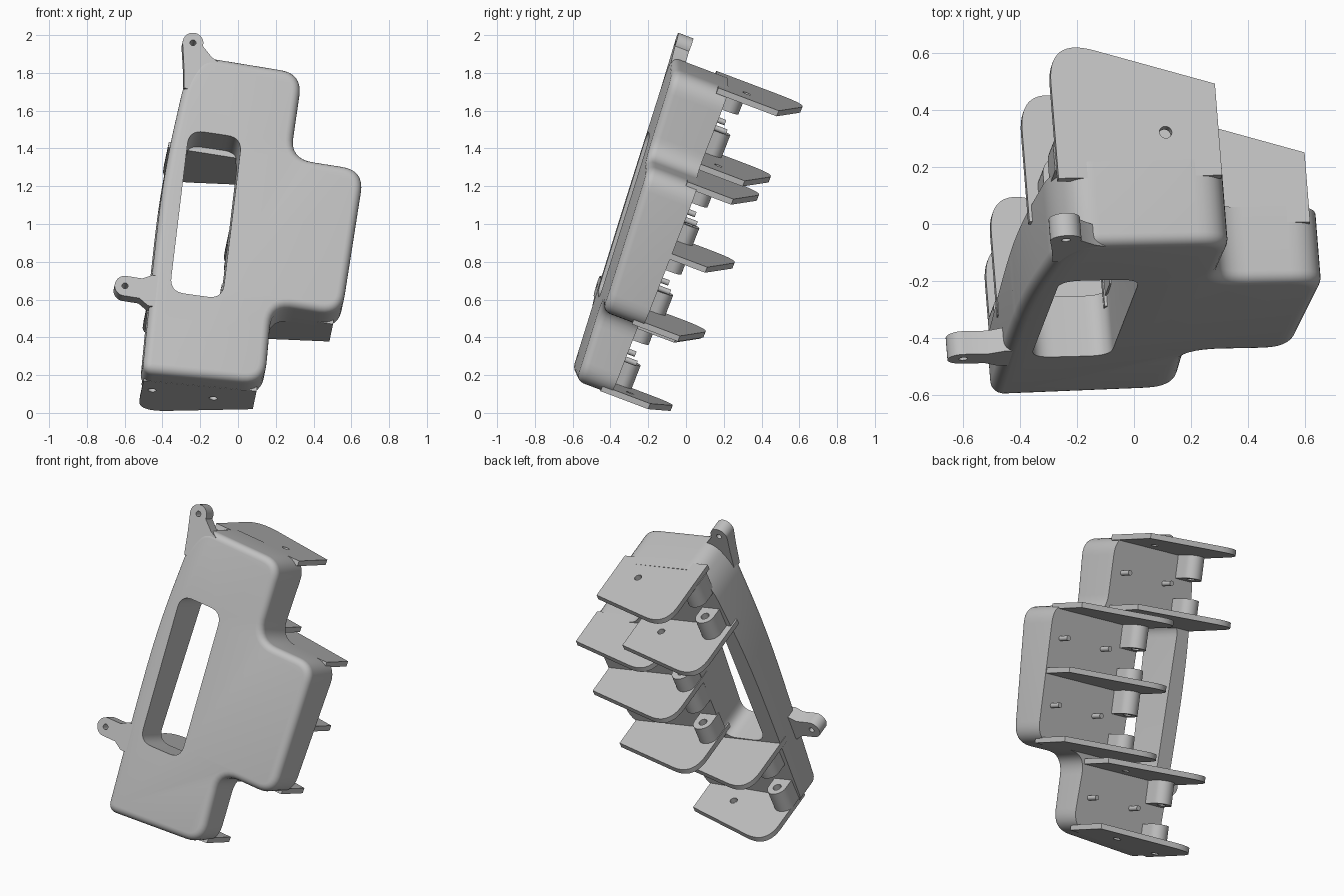
import bpy, bmesh, math
from mathutils import Vector, Matrix

if "Cube" in bpy.data.objects:
    bpy.data.objects.remove(bpy.data.objects["Cube"], do_unlink=True)

grey = bpy.data.materials.new("plain_grey")
grey.use_nodes = True
COLOUR = (0.53, 0.53, 0.53, 1)
grey.diffuse_color = COLOUR
grey.node_tree.nodes["Principled BSDF"].inputs["Base Color"].default_value = COLOUR

# Tilted frame: u across, v up the plate, w out of the back
v_axis = Vector((0.15, 0.39, 1)).normalized()
w_axis = Vector((-0.08, 1, -0.378))
w_axis = (w_axis - v_axis * w_axis.dot(v_axis)).normalized()
u_axis = w_axis.cross(v_axis) * -1
if u_axis.x < 0:
    u_axis = -u_axis
BACK = -0.41
THICK = 0.032


def place(u, v, w):
    return u_axis * u + v_axis * v + w_axis * w


def front(v):
    """Depth of the sloping front face at height v."""
    return -0.607 - 0.067 * (v + 0.05)


def rounded(corners, steps=8):
    """Outline whose corners (a, b, cut) are replaced by short curves."""
    out = []
    n = len(corners)
    for i, (a, b, cut) in enumerate(corners):
        p = Vector((a, b))
        if cut == 0:
            out.append(p)
            continue
        prev, nxt = Vector(corners[i - 1][:2]), Vector(corners[(i + 1) % n][:2])
        s = p + (prev - p).normalized() * cut
        e = p + (nxt - p).normalized() * cut
        for k in range(steps + 1):
            t = k / steps
            out.append(s * (1 - t) ** 2 + p * 2 * t * (1 - t) + e * t * t)
    return out


def arc(a, b, r, start, end, steps=16):
    angles = [math.radians(start + (end - start) * k / steps) for k in range(steps + 1)]
    return [Vector((a + r * math.cos(t), b + r * math.sin(t))) for t in angles]


def circle(a, b, r):
    return arc(a, b, r, 0, 360, 24)[:-1]


def prism(name, outline, low, high, bevel=0):
    """Join the outline placed by low() to the outline placed by high()."""
    bm = bmesh.new()
    a = [bm.verts.new(low(*p)) for p in outline]
    b = [bm.verts.new(high(*p)) for p in outline]
    bm.faces.new(a)
    cap = bm.faces.new(b)
    n = len(a)
    for i in range(n):
        j = (i + 1) % n
        bm.faces.new((a[i], a[j], b[j], b[i]))
    bmesh.ops.recalc_face_normals(bm, faces=bm.faces)
    if bevel:
        bmesh.ops.bevel(bm, geom=list(cap.edges), offset=bevel, segments=5,
                        profile=0.5, affect='EDGES', clamp_overlap=True)
    mesh = bpy.data.meshes.new(name)
    bm.to_mesh(mesh)
    bm.free()
    obj = bpy.data.objects.new(name, mesh)
    bpy.context.collection.objects.link(obj)
    mesh.materials.append(grey)
    return obj


def activate(obj):
    bpy.ops.object.select_all(action='DESELECT')
    obj.select_set(True)
    bpy.context.view_layer.objects.active = obj


def cut(obj, cutter):
    mod = obj.modifiers.new("cut", 'BOOLEAN')
    mod.operation = 'DIFFERENCE'
    mod.solver = 'EXACT'
    mod.object = cutter
    activate(obj)
    bpy.ops.object.modifier_apply(modifier=mod.name)
    bpy.data.objects.remove(cutter, do_unlink=True)


def across(outline, w0, w1, name="cutter"):
    return prism(name, outline, lambda u, v: place(u, v, w0), lambda u, v: place(u, v, w1))


def upright(outline, v0, v1, name="cutter", slope=0):
    return prism(name, outline, lambda u, w: place(u, v0 + slope * u, w),
                 lambda u, w: place(u, v1 + slope * u, w))


parts = []

# Main body: stepped outline, wedge shaped, with a long window
outline = rounded([(-0.545, -0.085, 0.06), (0.105, -0.04, 0.12), (0.08, 0.40, 0.12),
                   (0.453, 0.40, 0.12), (0.457, 1.217, 0.12), (0.06, 1.217, 0.12),
                   (0.057, 1.692, 0.12), (-0.48, 1.695, 0.07), (-0.555, 1.55, 0.08),
                   (-0.59, 1.05, 0.25), (-0.578, 0.6, 0.2)])
body = prism("main_body", outline, lambda u, v: place(u, v, BACK),
             lambda u, v: place(u, v, front(v)), bevel=0.05)
window = rounded([(-0.467, 0.375, 0.08), (-0.185, 0.38, 0.08),
                  (-0.21, 1.278, 0.08), (-0.493, 1.275, 0.08)])
cut(body, across(window, -0.9, -0.2))
parts.append(body)

# Mounting tabs, flush with the front face
top_tab = arc(-0.542, 1.755, 0.055, -10, 190) + [
    Vector(p) for p in ((-0.575, 1.64), (-0.552, 1.5), (-0.47, 1.5), (-0.39, 1.67), (-0.43, 1.69))]
side_tab = arc(-0.705, 0.368, 0.055, 90, 270) + [
    Vector(p) for p in ((-0.62, 0.313), (-0.57, 0.28), (-0.52, 0.28), (-0.52, 0.45),
                        (-0.57, 0.45), (-0.62, 0.423))]
for name, shape, centre, depth in (("top_tab", top_tab, (-0.542, 1.755), -0.645),
                                   ("side_tab", side_tab, (-0.705, 0.368), -0.55)):
    tab = prism(name, shape, lambda u, v: place(u, v, depth),
                lambda u, v: place(u, v, front(v) + 0.002))
    cut(tab, across(circle(*centre, 0.016), -0.9, -0.3))
    parts.append(tab)


# Guard plates standing out of the back: left, right, underside, tip depth, slope, holes
def guard(name, u0, u1, v, tip, slope=0, holes=()):
    far = tip + 0.32 * (u1 - u0)
    shape = rounded([(u0, BACK - 0.06, 0), (u1, BACK - 0.06, 0), (u1, tip, 0), (u0, far, 0.17)], 14)
    plate = upright(shape, v, v + THICK, name, slope)
    for u, w in holes:
        cut(plate, upright(circle(u, w, 0.022), v - 0.2, v + 0.2))
    parts.append(plate)


MID = (-0.148, -0.305)
guard("top_guard", -0.54, 0.04, 1.66, -0.127, holes=[MID])
guard("upper_lower_guard", -0.585, 0.04, 1.245, -0.16, holes=[MID])
guard("side_top_guard", -0.2, 0.418, 1.185, -0.21)
guard("side_middle_guard", -0.2, 0.45, 0.80, -0.21)
guard("side_bottom_guard", -0.2, 0.418, 0.40, -0.21)
guard("bottom_upper_guard", -0.57, 0.08, 0.34, -0.2, holes=[MID])
guard("bottom_guard", -0.53, 0.07, -0.048, -0.2, 0.069, holes=[MID, (-0.475, -0.34)])


# Pivot bosses and locating pins in each bay: boss position, right edge, floor, ceiling
def bay(label, u, right, low, high):
    shape = arc(u, -0.34, 0.06, 0, 180) + [Vector((u - 0.06, BACK - 0.02)), Vector((u + 0.06, BACK - 0.02))]
    split = high - 0.14
    for end, v0, v1 in (("upper", split, high), ("lower", low, split - 0.12)):
        boss = upright(shape, v0, v1, f"{label}_{end}_boss")
        cut(boss, upright(circle(u, -0.34, 0.025), v0 - 0.05, v1 + 0.05))
        parts.append(boss)
    middle = (low + high) / 2 + 0.01
    for side, shift in (("right", 0.08), ("left", 0.4)):
        parts.append(across(circle(right - shift, middle, 0.015), BACK - 0.02, BACK + 0.07,
                            f"{label}_{side}_pin"))


bay("top_bay", -0.485, 0.057, 1.27, 1.665)
bay("side_upper_bay", -0.135, 0.455, 0.825, 1.19)
bay("side_lower_bay", -0.135, 0.455, 0.425, 0.805)
bay("bottom_bay", -0.475, 0.09, -0.055, 0.345)

# Soft shading with crisp edges
for part in parts:
    activate(part)
    bpy.ops.object.shade_smooth_by_angle(angle=math.radians(30))
